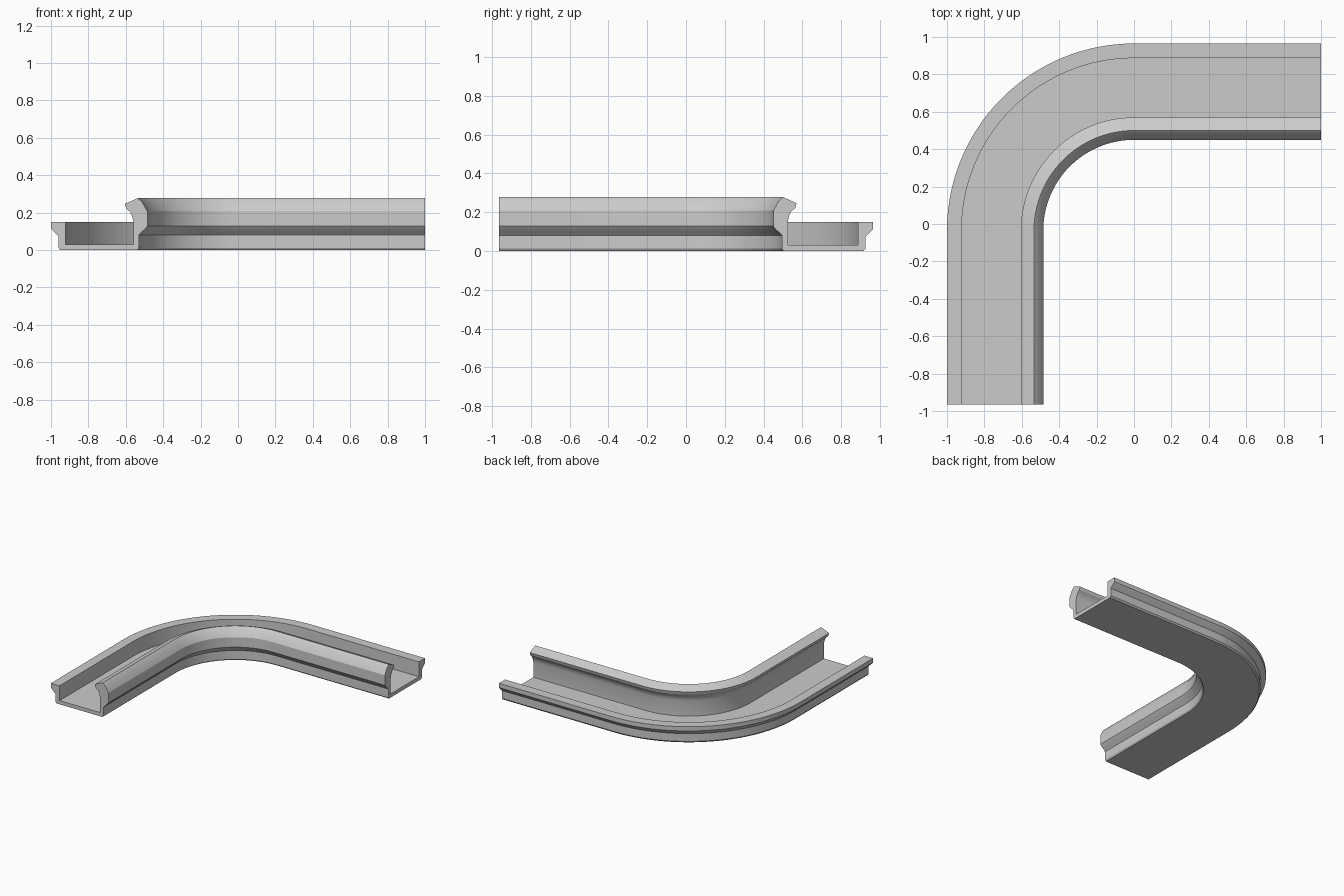
import bpy, bmesh, math
from mathutils import Vector

cube = bpy.data.objects.get("Cube")
if cube:
    bpy.data.objects.remove(cube, do_unlink=True)

# Plain grey material
grey = bpy.data.materials.new("plain_grey")
grey.use_nodes = True
colour = (0.6, 0.6, 0.6, 1)
grey.diffuse_color = colour
grey.node_tree.nodes["Principled BSDF"].inputs["Base Color"].default_value = colour

# Gutter cross-section: (distance in from the outer rim, height)
profile = [
    # outer wall with its overhanging lip
    (0.05, 0), (0.04, 0.012), (0.04, 0.075), (0.008, 0.105), (0, 0.115), (0, 0.15),
    (0.078, 0.15),
    # channel floor and inner face of the tall wall
    (0.078, 0.03), (0.44, 0.03), (0.44, 0.155), (0.434, 0.18), (0.422, 0.205),
    # hooked crest
    (0.402, 0.222), (0.395, 0.247), (0.465, 0.278), (0.488, 0.257), (0.515, 0.208),
    # bulge and undercut on the far side
    (0.515, 0.128), (0.503, 0.112), (0.485, 0.096), (0.47, 0.08), (0.47, 0.012), (0.462, 0),
]

# Path stations: straight leg, quarter bend, straight leg
BEND = Vector((0, -0.035, 0))
STEPS = 32
stations = [(Vector((0, -0.965, 0)), math.pi)]
stations += [(BEND, math.pi - math.pi / 2 * i / STEPS) for i in range(STEPS + 1)]
stations.append((Vector((1, BEND.y, 0)), math.pi / 2))

# Sweep the profile along the path
bm = bmesh.new()
rings = []
for centre, angle in stations:
    outward = Vector((math.cos(angle), math.sin(angle), 0))
    rings.append([bm.verts.new(centre + outward * (1 - d) + Vector((0, 0, z)))
                  for d, z in profile])
count = len(profile)
for a, b in zip(rings, rings[1:]):
    for i in range(count):
        j = (i + 1) % count
        bm.faces.new((a[i], a[j], b[j], b[i]))

# Close both ends
bm.faces.new(rings[0])
bm.faces.new(rings[-1][::-1])
bmesh.ops.recalc_face_normals(bm, faces=bm.faces)

mesh = bpy.data.meshes.new("corner_gutter")
bm.to_mesh(mesh)
bm.free()
mesh.materials.append(grey)
gutter = bpy.data.objects.new("corner_gutter", mesh)
bpy.context.collection.objects.link(gutter)

# Smooth bend with crisp profile edges
bpy.ops.object.select_all(action='DESELECT')
gutter.select_set(True)
bpy.context.view_layer.objects.active = gutter
bpy.ops.object.shade_smooth_by_angle(angle=math.radians(25))
